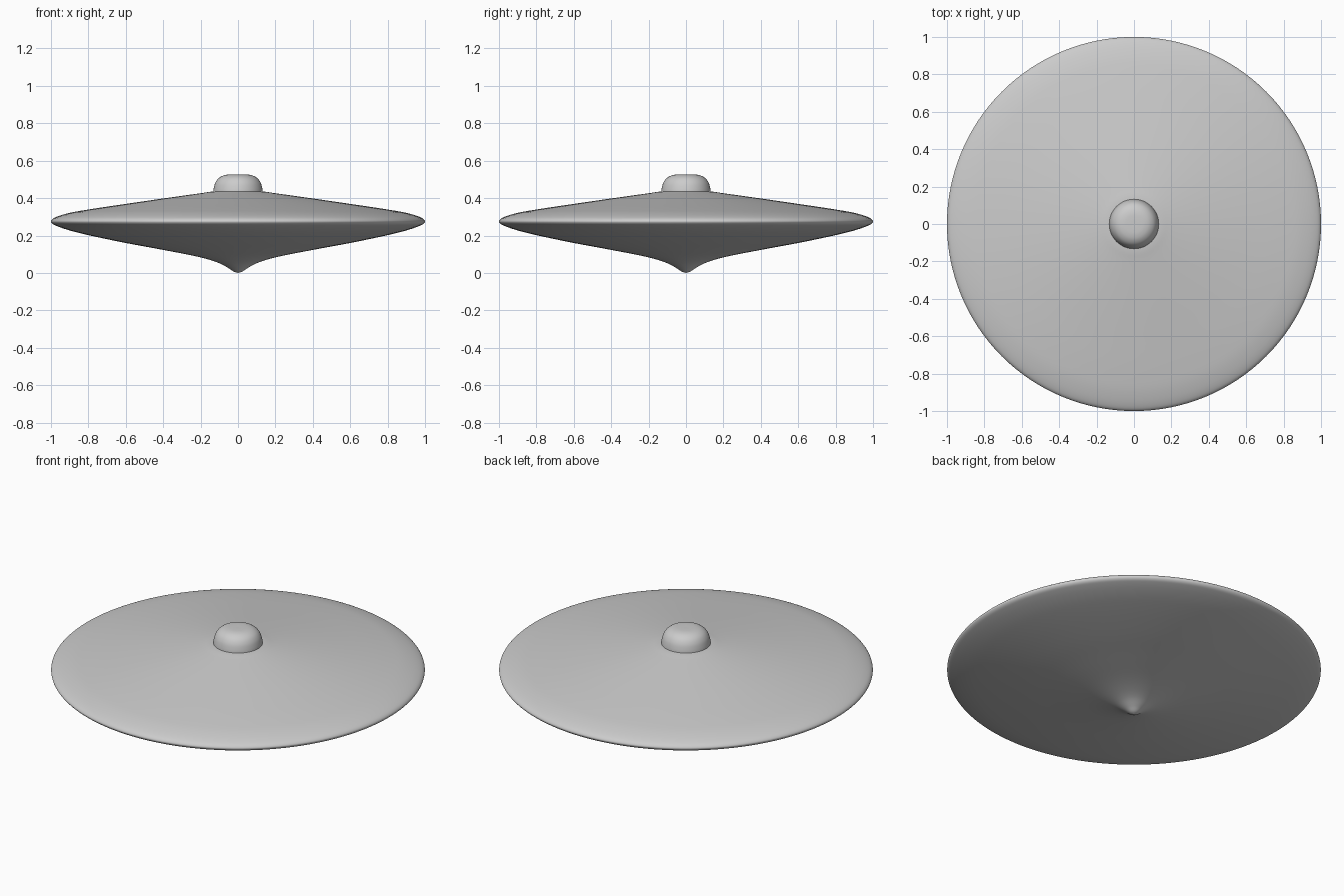
import bpy, bmesh, math
from mathutils import Vector

if "Cube" in bpy.data.objects:
    bpy.data.objects.remove(bpy.data.objects["Cube"])


def smooth_profile(points, steps=5):
    """Catmull-Rom curve through (radius, height) points."""
    p = [Vector(q) for q in points]
    p = [2 * p[0] - p[1]] + p + [2 * p[-1] - p[-2]]
    out = []
    for a, b, c, d in zip(p, p[1:], p[2:], p[3:]):
        # centripetal-style tangents keep uneven spacing smooth
        ta, tb, tc = ((v - u).length ** 0.5 for u, v in ((a, b), (b, c), (c, d)))
        m1 = tb * ((b - a) / ta - (c - a) / (ta + tb) + (c - b) / tb)
        m2 = tb * ((c - b) / tb - (d - b) / (tb + tc) + (d - c) / tc)
        for i in range(steps):
            t = i / steps
            out.append((2 * t**3 - 3 * t**2 + 1) * b + (t**3 - 2 * t**2 + t) * m1
                       + (3 * t**2 - 2 * t**3) * c + (t**3 - t**2) * m2)
    return out + [p[-2]]


def revolve(name, points, segments=128):
    bm = bmesh.new()
    verts = [bm.verts.new((max(q.x, 0), 0, q.y)) for q in smooth_profile(points)]
    edges = [bm.edges.new(pair) for pair in zip(verts, verts[1:])]
    bmesh.ops.spin(bm, geom=verts + edges, axis=(0, 0, 1), cent=(0, 0, 0),
                   angle=math.tau, steps=segments)
    bmesh.ops.remove_doubles(bm, verts=bm.verts, dist=0.0001)
    bmesh.ops.recalc_face_normals(bm, faces=bm.faces)
    mesh = bpy.data.meshes.new(name)
    bm.to_mesh(mesh)
    bm.free()
    obj = bpy.data.objects.new(name, mesh)
    bpy.context.collection.objects.link(obj)
    bpy.context.view_layer.objects.active = obj
    obj.select_set(True)
    bpy.ops.object.shade_smooth_by_angle(angle=math.radians(40))
    obj.select_set(False)
    return obj


# Saucer hull: pointed underside, rounded rim, shallow cone on top
revolve("saucer_hull", [
    (0, 0), (0.02, 0.006), (0.05, 0.025), (0.1, 0.052), (0.2, 0.083),
    (0.4, 0.123), (0.6, 0.160), (0.8, 0.202), (0.9, 0.227), (0.97, 0.251),
    (0.993, 0.263), (1.0, 0.275), (0.993, 0.287), (0.97, 0.300),
    (0.9, 0.321), (0.8, 0.339), (0.6, 0.369), (0.4, 0.398), (0.2, 0.426),
    (0.135, 0.435), (0, 0.435)])

# Dome on top with a flattened crown
revolve("top_dome", [
    (0.133, 0.43), (0.130, 0.452), (0.122, 0.480), (0.107, 0.503),
    (0.085, 0.518), (0.06, 0.525), (0.03, 0.527), (0, 0.527)])
